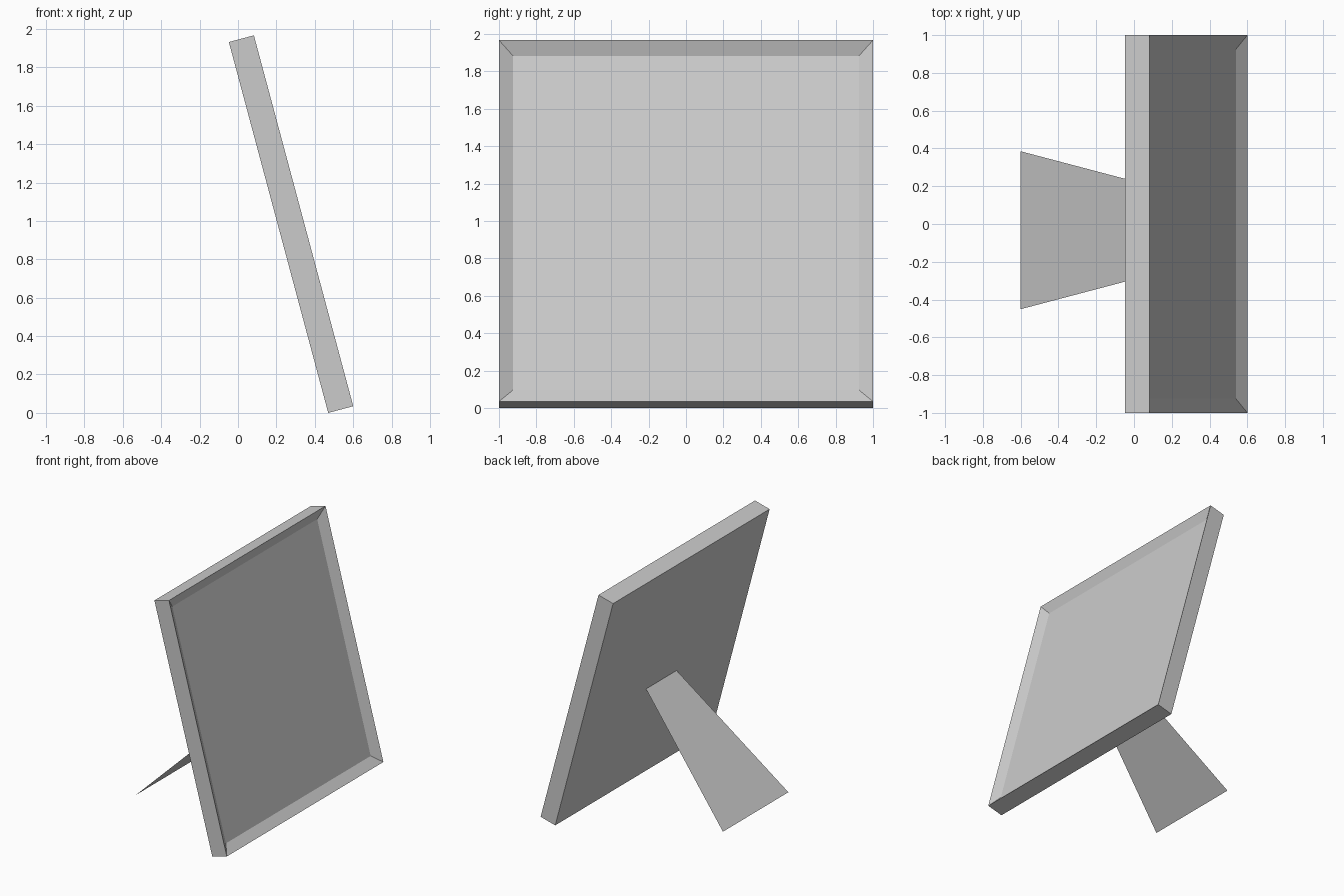
import bpy, bmesh
from math import radians
from mathutils import Matrix

default = bpy.data.objects.get("Cube")
if default:
    bpy.data.objects.remove(default, do_unlink=True)

grey = bpy.data.materials.new("light_grey")
grey.use_nodes = True
colour = (0.6, 0.6, 0.6, 1)
grey.diffuse_color = colour
grey.node_tree.nodes["Principled BSDF"].inputs["Base Color"].default_value = colour


def add_object(name, bm):
    mesh = bpy.data.meshes.new(name)
    bm.to_mesh(mesh)
    bm.free()
    mesh.materials.append(grey)
    obj = bpy.data.objects.new(name, mesh)
    bpy.context.collection.objects.link(obj)
    return obj


# Frame: a square slab with a sloped recess in its face, leaning back
THICK, SIZE = 0.135, 2.0
bm = bmesh.new()
place = Matrix.Translation((THICK / 2, 0, SIZE / 2)) @ Matrix.Diagonal((THICK, SIZE, SIZE, 1))
bmesh.ops.create_cube(bm, size=1, matrix=place)
bm.normal_update()
face = [f for f in bm.faces if f.normal.x > 0.9]
bmesh.ops.inset_region(bm, faces=face, thickness=0.075, depth=-0.043, use_even_offset=True)
frame = add_object("picture_frame", bm)
frame.location.x = 0.47
frame.rotation_euler.y = radians(-15)

# Stand: a thin tapered flap from the back of the frame to the ground
bm = bmesh.new()
MID = -0.033
foot, hinge = (-0.6, 0.418, 0.0), (0.245, 0.195, 0.845)
corners = [(x, MID + side * half, z)
           for (x, half, z), sides in ((foot, (1, -1)), (hinge, (-1, 1)))
           for side in sides]
bm.faces.new([bm.verts.new(c) for c in corners])
bm.normal_update()
if bm.faces[:][0].normal.z < 0:
    bmesh.ops.reverse_faces(bm, faces=bm.faces[:])
add_object("back_stand", bm)
